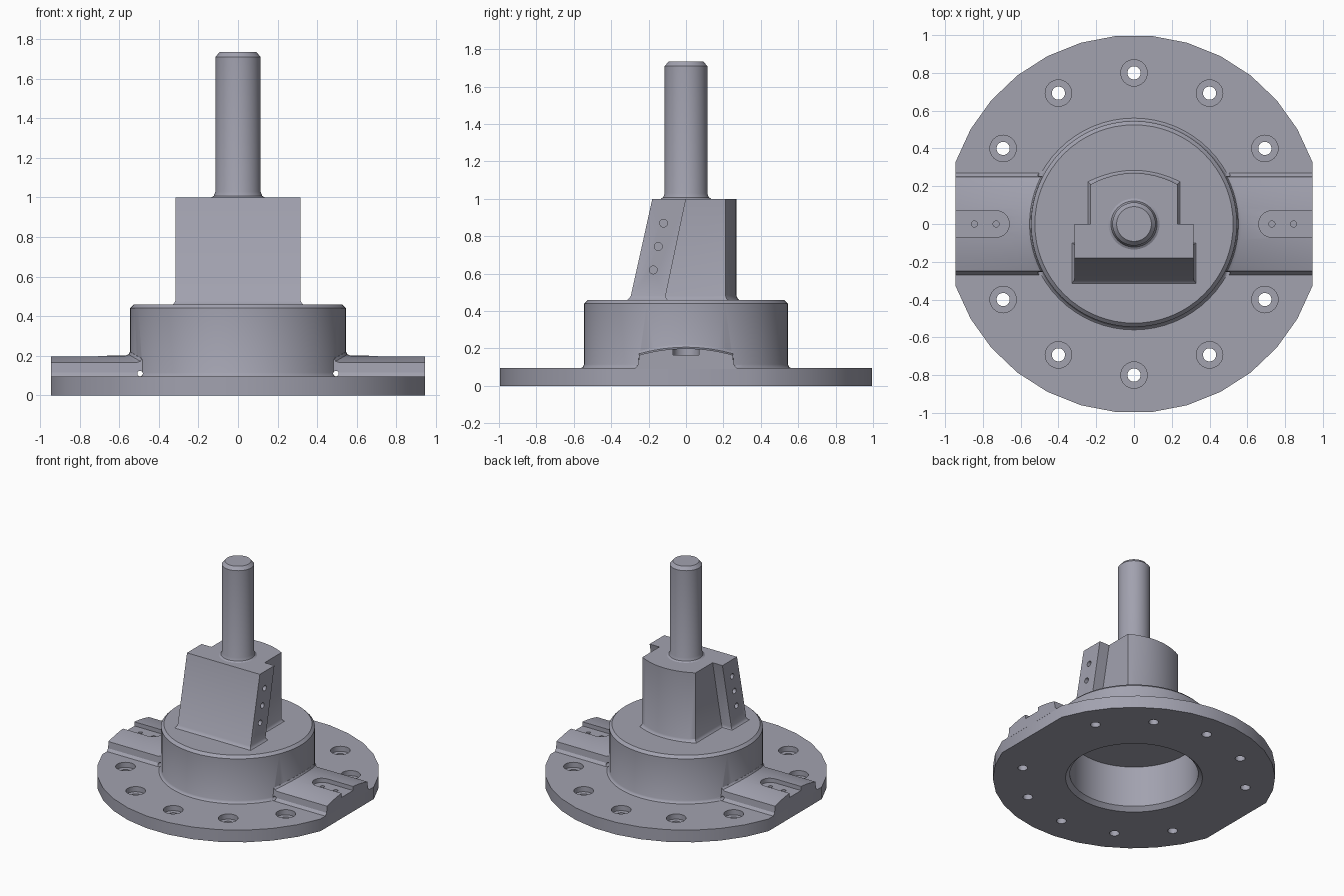
import bpy, bmesh
from math import sin, cos, pi, radians, sqrt

old = bpy.data.objects.get("Cube")
if old:
    bpy.data.objects.remove(old, do_unlink=True)

steel = bpy.data.materials.new("grey_steel")
steel.use_nodes = True
COLOUR = (0.36, 0.36, 0.43, 1)
steel.diffuse_color = COLOUR
steel.node_tree.nodes["Principled BSDF"].inputs["Base Color"].default_value = COLOUR


def loft(bm, rings):
    """Closed solid through a list of rings with equal point counts."""
    loops = [[bm.verts.new(p) for p in ring] for ring in rings]
    n = len(loops[0])
    for a, b in zip(loops, loops[1:]):
        for i in range(n):
            j = (i + 1) % n
            bm.faces.new((a[i], a[j], b[j], b[i]))
    bm.faces.new(loops[0])
    bm.faces.new(loops[-1])


def lathe(bm, profile, x=0, y=0, n=64):
    """Solid of revolution from (radius, z) pairs."""
    loft(bm, [[(x + r * cos(2 * pi * i / n), y + r * sin(2 * pi * i / n), z)
               for i in range(n)] for r, z in profile])


def rod(bm, axis, r, centre, a, b, n=20):
    """Cylinder along axis 0 (x) or 1 (y) between a and b."""
    def point(t, i):
        u, v = r * cos(2 * pi * i / n), r * sin(2 * pi * i / n)
        c, z = centre
        return (t, c + u, z + v) if axis == 0 else (c + u, t, z + v)
    loft(bm, [[point(t, i) for i in range(n)] for t in (a, b)])


def make(name, bm):
    bmesh.ops.recalc_face_normals(bm, faces=bm.faces)
    mesh = bpy.data.meshes.new(name)
    bm.to_mesh(mesh)
    bm.free()
    mesh.materials.append(steel)
    ob = bpy.data.objects.new(name, mesh)
    bpy.context.collection.objects.link(ob)
    return ob


def activate(ob):
    bpy.ops.object.select_all(action="DESELECT")
    ob.select_set(True)
    bpy.context.view_layer.objects.active = ob


def cut(ob, bm):
    cutter = make("cutter", bm)
    cutter.hide_render = True
    mod = ob.modifiers.new("cut", "BOOLEAN")
    mod.operation, mod.solver, mod.object = "DIFFERENCE", "EXACT", cutter
    activate(ob)
    bpy.ops.object.modifier_apply(modifier=mod.name)
    bpy.data.objects.remove(cutter, do_unlink=True)


def smooth(ob):
    activate(ob)
    bpy.ops.object.shade_smooth_by_angle(angle=radians(30))


# Flange: disc with two flat sides, a chamfered bore and ten counterbored holes
bm = bmesh.new()
half = [radians(-70.8 + 141.6 * i / 13) for i in range(14)]
outline = [(sin(a), cos(a)) for a in half] + [(-sin(a), -cos(a)) for a in half]
loft(bm, [[(x, y, z) for x, y in outline] for z in (0, 0.095)])
flange = make("flange", bm)
bm = bmesh.new()
lathe(bm, [(0.505, -0.02), (0.455, 0.03), (0.455, 0.2)])
for k in range(12):
    if k % 6:
        a = radians(30 * k) + pi / 2 - pi / 2
        lathe(bm, [(0.035, -0.1), (0.035, 0.055), (0.07, 0.055), (0.07, 0.2)],
              0.8 * cos(a), 0.8 * sin(a), 32)
cut(flange, bm)
smooth(flange)

# Hub: hollow from below, chamfered on top, flared at the foot
bm = bmesh.new()
lathe(bm, [(0.455, 0.35), (0.455, 0.09), (0.568, 0.09), (0.553, 0.1),
           (0.545, 0.115), (0.545, 0.44), (0.525, 0.46)])
hub = make("hub", bm)
bm = bmesh.new()
for s in (-1, 1):
    rod(bm, 1, 0.014, (s * 0.495, 0.11), -0.4, 0.4)
cut(hub, bm)
smooth(hub)

# Side arms: crowned blocks with an open slot and two small holes
crown = [0.25 * (1 - i / 6) for i in range(13)]
section = [(0.275, 0.09), (0.255, 0.115)]
section += [(y, 0.2 - 0.035 * (y / 0.25) ** 2) for y in crown]
section += [(-0.255, 0.115), (-0.275, 0.09)]
for s, name in ((1, "left_arm"), (-1, "right_arm")):
    bm = bmesh.new()

    def on_hub(r, lift):
        return [(s * sqrt(r * r - y * y), y, z + (lift if z > 0.15 else 0))
                for y, z in section]
    loft(bm, [[(s * 0.462, y, z + (0.02 if z > 0.15 else 0)) for y, z in section],
              on_hub(0.546, 0.02), on_hub(0.553, 0.007), on_hub(0.57, 0),
              [(s * 0.945, y, z) for y, z in section]])
    arm = make(name, bm)
    bm = bmesh.new()
    arc = [radians(90 + 180 * i / 16) for i in range(17)]
    slot = [(1.1, 0.07)] + [(0.73 + 0.07 * cos(a), 0.07 * sin(a)) for a in arc] + [(1.1, -0.07)]
    loft(bm, [[(s * x, y, z) for x, y in slot] for z in (0.165, 0.3)])
    rod(bm, 1, 0.014, (s * 0.495, 0.11), -0.4, 0.4)
    cut(arm, bm)
    bm = bmesh.new()
    for x in (0.73, 0.845):
        lathe(bm, [(0.016, 0.125), (0.016, 0.25)], s * x, 0, 16)
    cut(arm, bm)
    smooth(arm)


# Tower: leaning front slab joined to a round-backed column
def footprint(z, g):
    front = -0.18 - 0.222 * (1 - z) - g
    step = -0.21 * (1 - z) + g
    back = [0.23 * (1 - i / 6) for i in range(13)]
    pts = [(-0.315 - g, front), (0.315 + g, front), (0.315 + g, step), (0.23 + g, step)]
    pts += [(x * (1 + g / 0.23), 0.27 + g - 0.06 * (x / 0.23) ** 2) for x in back]
    pts += [(-0.23 - g, step), (-0.315 - g, step)]
    return [(x, y, z) for x, y in pts]


bm = bmesh.new()
loft(bm, [footprint(0.455, 0.02), footprint(0.465, 0.008),
          footprint(0.482, 0), footprint(1, 0)])
tower = make("tower", bm)
bm = bmesh.new()
for y, z in ((-0.12, 0.87), (-0.148, 0.745), (-0.175, 0.62)):
    for s in (-1, 1):
        rod(bm, 0, 0.021, (y, z), s * 0.25, s * 0.4)
cut(tower, bm)
smooth(tower)

# Shaft: chamfered pin with a small flare at its foot
bm = bmesh.new()
lathe(bm, [(0.135, 0.99), (0.135, 1), (0.122, 1.008), (0.114, 1.03),
           (0.114, 1.71), (0.092, 1.735)], n=48)
smooth(make("shaft", bm))
